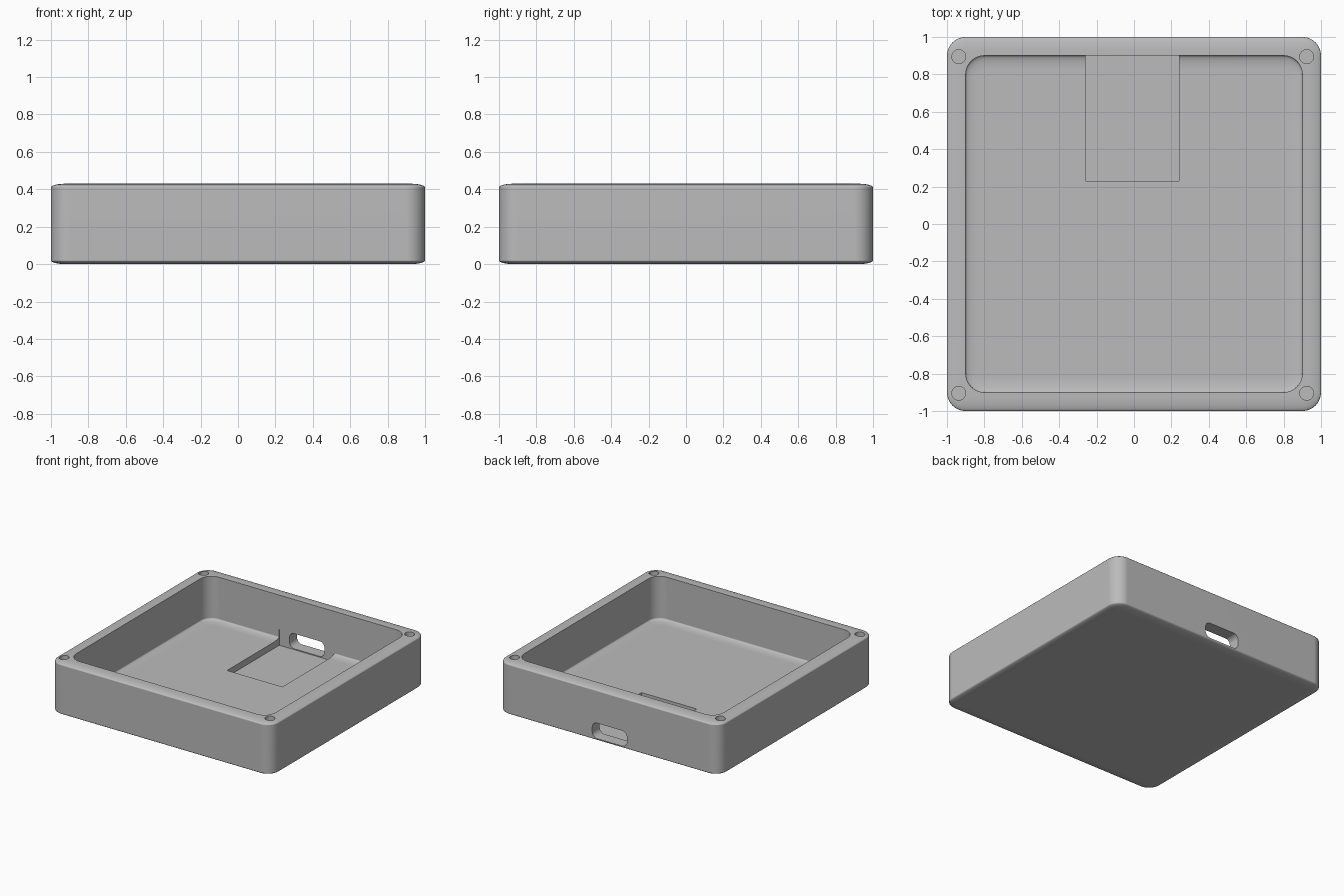
import bpy, bmesh
from math import sin, cos, pi
from mathutils import Matrix

cube = bpy.data.objects.get("Cube")
if cube:
    bpy.data.objects.remove(cube)

HEIGHT, WALL, FLOOR = 0.43, 0.9, 0.07
CORNER, EDGE_W, EDGE_H = 0.1, 0.08, 0.02
STEPS = 8

grey = bpy.data.materials.new("plain grey")
grey.use_nodes = True
grey.diffuse_color = (0.5, 0.5, 0.5, 1)
grey.node_tree.nodes["Principled BSDF"].inputs["Base Color"].default_value = grey.diffuse_color


def rounded_rect(hx, hy, r):
    """Outline of a rectangle with rounded corners."""
    pts = []
    for q, (sx, sy) in enumerate([(1, 1), (-1, 1), (-1, -1), (1, -1)]):
        for i in range(STEPS + 1):
            a = (q + i / STEPS) * pi / 2
            pts.append((sx * (hx - r) + r * cos(a), sy * (hy - r) + r * sin(a)))
    return pts


def loft(name, sections, matrix=None):
    """Closed solid through (half x, half y, radius, z) sections."""
    bm = bmesh.new()
    rings = [[bm.verts.new((x, y, z)) for x, y in rounded_rect(hx, hy, r)]
             for hx, hy, r, z in sections]
    n = len(rings[0])
    for a, b in zip(rings, rings[1:]):
        for i in range(n):
            j = (i + 1) % n
            bm.faces.new((a[i], a[j], b[j], b[i]))
    bm.faces.new(rings[0][::-1])
    bm.faces.new(rings[-1])
    bmesh.ops.recalc_face_normals(bm, faces=bm.faces)
    if matrix:
        bm.transform(matrix)
    mesh = bpy.data.meshes.new(name)
    bm.to_mesh(mesh)
    bm.free()
    mesh.materials.append(grey)
    obj = bpy.data.objects.new(name, mesh)
    bpy.context.collection.objects.link(obj)
    return obj


def soft_edge(half, z, direction):
    """Sections of a shallow elliptical fillet, from the flat face outwards."""
    out = []
    for i in range(STEPS + 1):
        a = i / STEPS * pi / 2
        inset = EDGE_W * (1 - sin(a))
        out.append((half - inset, half - inset, CORNER - inset,
                    z + direction * EDGE_H * (1 - cos(a))))
    return out


# Tray: outside skin, rim, then down the inner wall to the floor
tray = loft("tray", soft_edge(1, 0, 1) + soft_edge(1, HEIGHT, -1)[::-1]
            + [(WALL, WALL, CORNER, HEIGHT)] + soft_edge(WALL, FLOOR, 1)[::-1])

# Rectangular pocket in the floor, against the back wall
cutters = [loft("pocket_cutter", [(0.25, 0.337, 0.0005, 0.018), (0.25, 0.337, 0.0005, 0.15)],
                Matrix.Translation((-0.01, 0.567, 0)))]

# Rounded cable port through the back wall
cutters.append(loft("port_cutter", [(0.157, 0.063, 0.045, -0.2), (0.157, 0.063, 0.045, 0.2)],
                    Matrix.Translation((-0.01, 1, 0.088)) @ Matrix.Rotation(pi / 2, 4, "X")))

# Screw holes in the rim corners
for sx in (-1, 1):
    for sy in (-1, 1):
        cutters.append(loft("screw_hole_cutter",
                            [(0.037, 0.037, 0.0369, 0.25), (0.037, 0.037, 0.0369, 0.5)],
                            Matrix.Translation((0.93 * sx - 0.007, 0.9 * sy - 0.005, 0))))

bpy.context.view_layer.objects.active = tray
for cutter in cutters:
    cutter.hide_render = True
    mod = tray.modifiers.new("cut", "BOOLEAN")
    mod.operation = "DIFFERENCE"
    mod.solver = "EXACT"
    mod.object = cutter
    bpy.ops.object.modifier_apply(modifier=mod.name)
    bpy.data.objects.remove(cutter)

# Smooth rounded faces, crisp cut edges
bpy.ops.object.select_all(action="DESELECT")
tray.select_set(True)
bpy.ops.object.shade_smooth_by_angle(angle=pi / 6)
weighted = tray.modifiers.new("weighted normals", "WEIGHTED_NORMAL")
weighted.keep_sharp = True
